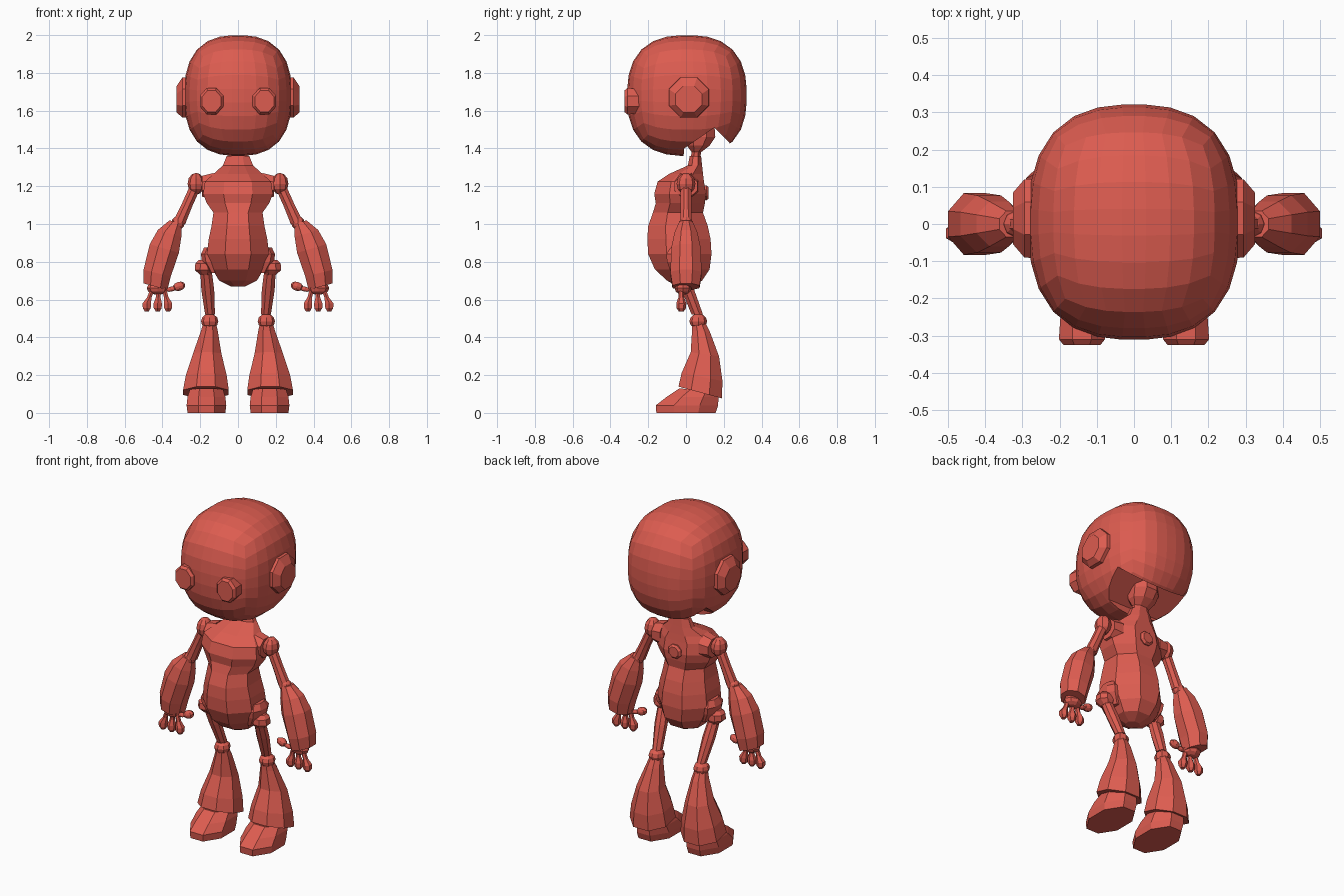
import bpy, bmesh, math
from mathutils import Matrix, Euler, Vector

red = bpy.data.materials.new("robot red")
red.diffuse_color = (0.72, 0.107, 0.08, 1)

AXES = {"Z": lambda a, b, c: (a, b, c),
        "Y": lambda a, b, c: (a, c, b),
        "X": lambda a, b, c: (c, a, b)}


def finish(bm, name, mirror=False):
    bmesh.ops.recalc_face_normals(bm, faces=bm.faces)
    me = bpy.data.meshes.new(name)
    bm.to_mesh(me)
    bm.free()
    me.materials.append(red)
    ob = bpy.data.objects.new(name, me)
    bpy.context.collection.objects.link(ob)
    if mirror:
        ob.modifiers.new("mirror", "MIRROR").use_mirror_merge = False
    return ob


def tube(name, rings, mirror=False, axis="Z", sides=8):
    """Loft through rings (a, b, c, radius a, radius b, slope a, slope b)."""
    bm = bmesh.new()
    k = 1 / math.cos(math.pi / sides)
    loops = []
    for r in rings:
        a, b, c, ra, rb, sa, sb = (tuple(r) + (0, 0))[:7]
        loop = []
        for i in range(sides):
            t = 2 * math.pi * (i + 0.5) / sides
            da, db = ra * k * math.cos(t), rb * k * math.sin(t)
            loop.append(bm.verts.new(AXES[axis](a + da, b + db, c + sa * da + sb * db)))
        loops.append(loop)
    for lo, hi in zip(loops, loops[1:]):
        for i in range(sides):
            j = (i + 1) % sides
            bm.faces.new((lo[i], lo[j], hi[j], hi[i]))
    bm.faces.new(loops[0])
    bm.faces.new(loops[-1])
    return finish(bm, name, mirror)


def ball(name, loc, radii, rot=(0, 0, 0), mirror=True):
    bm = bmesh.new()
    m = Matrix.LocRotScale(Vector(loc), Euler(rot), Vector(radii))
    bmesh.ops.create_uvsphere(bm, u_segments=8, v_segments=6, radius=1, matrix=m)
    return finish(bm, name, mirror)


# Head: rounded cube with seven divisions per side
bm = bmesh.new()
bmesh.ops.create_cube(bm, size=2)
bmesh.ops.subdivide_edges(bm, edges=bm.edges[:], cuts=6, use_grid_fill=True)
for v in bm.verts:
    p = Vector([math.tan(c * math.pi / 4) for c in v.co])
    n = sum(abs(c) ** 2.55 for c in p) ** (1 / 2.55)
    p /= n
    v.co = (p.x * 0.285, 0.005 + p.y * 0.317, 1.68 + p.z * 0.32)
head = finish(bm, "head")

# Neck opening cut from the rear underside of the head
bm = bmesh.new()
profile = [(-0.02, 1.25), (-0.01, 1.40), (0.15, 1.51), (0.215, 1.445), (0.4, 1.25)]
face = bm.faces.new([bm.verts.new((-0.5, y, z)) for y, z in profile])
ext = bmesh.ops.extrude_face_region(bm, geom=[face])
bmesh.ops.translate(bm, vec=(1, 0, 0),
                    verts=[g for g in ext["geom"] if isinstance(g, bmesh.types.BMVert)])
cutter = finish(bm, "neck_opening_cutter")
cutter.hide_render = True
cutter.hide_viewport = True
cut = head.modifiers.new("neck opening", "BOOLEAN")
cut.operation = "DIFFERENCE"
cut.object = cutter
cut.solver = "EXACT"

# Eyes and ears
tube("eye", [(0.14, 1.65, -0.25, 0.058, 0.066), (0.14, 1.65, -0.31, 0.062, 0.07),
             (0.14, 1.65, -0.325, 0.05, 0.058)], True, "Y")
tube("ear", [(0.015, 1.67, 0.25, 0.108, 0.108), (0.015, 1.67, 0.295, 0.105, 0.105),
             (0.015, 1.66, 0.325, 0.07, 0.07)], True, "X")

# Neck cup
tube("neck_cup", [(0, 0.05, 1.35, 0.05, 0.025), (0, 0.055, 1.38, 0.05, 0.025),
                  (0, 0.065, 1.415, 0.075, 0.06), (0, 0.075, 1.46, 0.085, 0.08),
                  (0, 0.075, 1.53, 0.08, 0.075)])

# Torso: height, half width, front y, back y
torso = [(1.36, .06, .02, .08), (1.31, .08, .01, .085), (1.265, .13, -.09, .09),
         (1.225, .175, -.15, .095), (1.16, .185, -.168, .105), (1.11, .165, -.16, .10),
         (1.06, .13, -.175, .09), (.99, .14, -.2, .115), (.92, .155, -.205, .13),
         (.84, .165, -.2, .135), (.76, .135, -.165, .125), (.70, .10, -.10, .085),
         (.67, .04, -.045, .025)]
tube("torso", [(0, (f + b) / 2, z, w, (b - f) / 2) for z, w, f, b in torso])

# Back knob
tube("back_knob", [(0, 1.165, 0.07, 0.035, 0.035), (0, 1.165, 0.108, 0.042, 0.04),
                   (0, 1.165, 0.12, 0.03, 0.03)], axis="Y")

# Shoulders and arms
tube("shoulder_socket", [(0, 1.2, 0.13, 0.065, 0.07), (0, 1.2, 0.19, 0.06, 0.055)], True, "X")
ball("shoulder_joint", (0.222, 0, 1.213), (0.045, 0.05, 0.058))
tube("upper_arm", [(0.225, 0, 1.2, 0.026, 0.028, 0.4), (0.27, 0, 1.1, 0.026, 0.028, 0.4),
                   (0.31, 0, 1.01, 0.03, 0.03, 0.4)], True)
ball("elbow_joint", (0.318, 0, 1.005), (0.036, 0.036, 0.036))
tube("forearm", [(0.33, 0, 1.01, 0.032, 0.035, 0.3), (0.362, 0, 0.95, 0.062, 0.06, 0.3),
                 (0.39, 0, 0.87, 0.077, 0.077, 0.3), (0.428, 0, 0.74, 0.072, 0.083, 0.25),
                 (0.437, 0, 0.668, 0.063, 0.072, 0.28)], True)

# Hands: palm, three fingers and a thumb
ball("palm", (0.425, -0.015, 0.66), (0.058, 0.045, 0.035))
for base, tip in ((0.455, 0.483), (0.42, 0.425), (0.39, 0.37)):
    y = -0.025
    tube("finger", [(base, y, 0.65, 0.012, 0.013), ((base + tip) / 2, y, 0.612, 0.012, 0.013),
                    (tip, y, 0.58, 0.022, 0.023), (tip, y, 0.555, 0.021, 0.022),
                    (tip, y, 0.538, 0.011, 0.012)], True, sides=6)
ball("thumb_base", (0.355, -0.025, 0.655), (0.03, 0.014, 0.013), (0, 0.2, 0))
ball("thumb_tip", (0.312, -0.025, 0.67), (0.034, 0.024, 0.024), (0, 0.3, 0))

# Hips and thighs
tube("hip_socket", [(0.15, -0.03, 0.875, 0.03, 0.05), (0.162, -0.03, 0.84, 0.034, 0.075),
                    (0.155, -0.03, 0.80, 0.036, 0.07), (0.13, -0.03, 0.74, 0.02, 0.05)], True)
tube("hip_joint", [(0.178, -0.035, 0.81, 0.028, 0.028), (0.18, -0.035, 0.79, 0.046, 0.046),
                   (0.18, -0.035, 0.757, 0.049, 0.049), (0.172, -0.03, 0.73, 0.028, 0.03)], True)
tube("thigh", [(0.17, -0.035, 0.76, 0.03, 0.032), (0.16, 0.01, 0.65, 0.034, 0.034),
               (0.148, 0.06, 0.52, 0.026, 0.03)], True)
ball("knee_joint", (0.15, 0.065, 0.485), (0.046, 0.047, 0.04))

# Flared lower legs with a sloping hem
tube("lower_leg", [(0.15, 0.068, 0.475, 0.034, 0.035), (0.152, 0.08, 0.43, 0.045, 0.048, 0, -0.1),
                   (0.163, 0.1, 0.31, 0.075, 0.075, 0, -0.15),
                   (0.168, 0.085, 0.19, 0.108, 0.108, 0, -0.2),
                   (0.17, 0.075, 0.108, 0.121, 0.115, 0, -0.27)], True)

# Feet
tube("foot", [(0.167, 0, 0, 0.1, 0.157), (0.167, 0.005, 0.04, 0.105, 0.165),
              (0.167, 0.035, 0.085, 0.1, 0.137), (0.167, 0.065, 0.12, 0.088, 0.1, 0, -0.1)], True)
